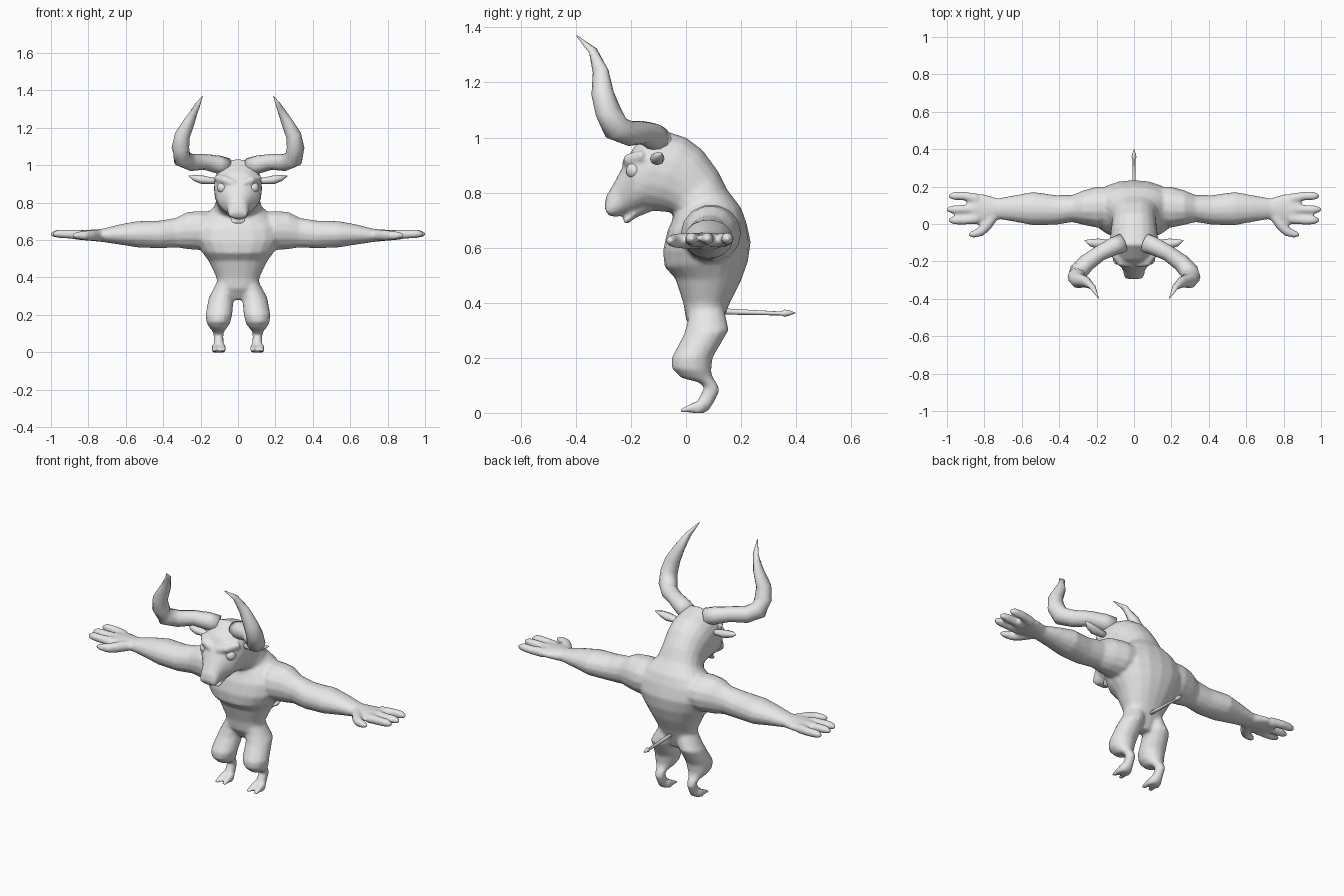
import bpy, bmesh, math
from mathutils import Vector

grey = bpy.data.materials.new("hide_grey")
grey.diffuse_color = (0.8, 0.8, 0.8, 1)


def loft(bm, rings, n=16, power=1.0):
    """Skin a list of rings (centre, half axis u, half axis v) and cap both ends."""
    def soft(t):
        return math.copysign(abs(t) ** power, t)
    loops = []
    for c, u, v in rings:
        loops.append([bm.verts.new(Vector(c) + Vector(u) * soft(math.cos(k * math.tau / n))
                                   + Vector(v) * soft(math.sin(k * math.tau / n))) for k in range(n)])
    faces = []
    for a, b in zip(loops, loops[1:]):
        faces += [bm.faces.new((a[k], a[(k + 1) % n], b[(k + 1) % n], b[k])) for k in range(n)]
    faces += [bm.faces.new(loops[0][::-1]), bm.faces.new(loops[-1])]
    bmesh.ops.recalc_face_normals(bm, faces=faces)


def profile(stations):
    """Rings from front point, back point, half width and centre x."""
    out = []
    for yf, zf, yb, zb, w, x in stations:
        f, b = Vector((x, yf, zf)), Vector((x, yb, zb))
        out.append(((f + b) / 2, (f - b) / 2, (w, 0, 0)))
    return out


def tube(points, flat=1.0):
    """Rings square to a path of (x, y, z, radius)."""
    pts = [Vector(p[:3]) for p in points]
    out = []
    for i, p in enumerate(pts):
        d = (pts[min(i + 1, len(pts) - 1)] - pts[max(i - 1, 0)]).normalized()
        side = Vector((0, 0, 1)) if abs(d.z) < 0.8 else Vector((0, 1, 0))
        u = d.cross(side).normalized()
        v = d.cross(u).normalized()
        out.append((p, u * points[i][3], v * points[i][3] * flat))
    return out


def flip(points, s):
    return [(p[0] * s,) + tuple(p[1:]) for p in points]


def finish(name, bm):
    me = bpy.data.meshes.new(name)
    bm.to_mesh(me)
    bm.free()
    me.materials.append(grey)
    ob = bpy.data.objects.new(name, me)
    bpy.context.collection.objects.link(ob)
    for p in me.polygons:
        p.use_smooth = True
    return ob


# torso, neck and head in one sweep
bm = bmesh.new()
loft(bm, profile([
    (0.04, 0.28, 0.11, 0.28, 0.04, 0),
    (0.00, 0.34, 0.135, 0.34, 0.11, 0),
    (-0.01, 0.40, 0.16, 0.40, 0.115, 0),
    (-0.04, 0.49, 0.20, 0.48, 0.155, 0),
    (-0.078, 0.53, 0.225, 0.55, 0.195, 0),
    (-0.083, 0.59, 0.235, 0.62, 0.23, 0),
    (-0.068, 0.66, 0.22, 0.69, 0.23, 0),
    (-0.05, 0.70, 0.20, 0.745, 0.19, 0),
    (-0.045, 0.725, 0.15, 0.81, 0.13, 0),
    (-0.07, 0.73, 0.115, 0.88, 0.118, 0),
    (-0.10, 0.732, 0.06, 0.955, 0.122, 0),
    (-0.13, 0.735, 0.0, 1.0, 0.128, 0),
    (-0.155, 0.735, -0.11, 1.035, 0.128, 0),
    (-0.18, 0.73, -0.19, 0.965, 0.112, 0),
    (-0.20, 0.725, -0.232, 0.89, 0.082, 0),
    (-0.22, 0.722, -0.262, 0.835, 0.06, 0),
    (-0.25, 0.712, -0.29, 0.785, 0.055, 0),
    (-0.28, 0.715, -0.297, 0.745, 0.047, 0)]), 20, 0.9)
# lower jaw
loft(bm, profile([(-0.13, 0.73, -0.13, 0.80, 0.07, 0), (-0.18, 0.71, -0.18, 0.75, 0.05, 0),
                  (-0.222, 0.68, -0.228, 0.702, 0.035, 0)]))

for s in (-1, 1):
    # brow ridge
    loft(bm, tube(flip([(0.02, -0.215, 0.90, 0.02), (0.07, -0.205, 0.92, 0.025),
                        (0.115, -0.15, 0.935, 0.02)], s)), 8)
    # arm: x, y range, z range
    arm = [(0.10, 0.00, 0.20, 0.56, 0.75), (0.20, -0.02, 0.20, 0.545, 0.757),
           (0.27, -0.005, 0.18, 0.55, 0.752), (0.33, 0.01, 0.155, 0.56, 0.72),
           (0.42, -0.005, 0.155, 0.555, 0.705), (0.54, -0.007, 0.172, 0.56, 0.702),
           (0.63, 0.01, 0.155, 0.575, 0.685), (0.73, 0.027, 0.138, 0.59, 0.66),
           (0.80, 0.0, 0.16, 0.597, 0.655), (0.86, -0.005, 0.165, 0.602, 0.652),
           (0.89, 0.005, 0.16, 0.61, 0.645)]
    loft(bm, [((s * x, (a + b) / 2, (c + d) / 2), (0, (b - a) / 2, 0), (0, 0, (d - c) / 2))
              for x, a, b, c, d in arm], 14)
    # fingers
    for y0, y1, tip in ((0.028, 0.02, 0.99), (0.08, 0.078, 1.0), (0.135, 0.15, 0.99)):
        loft(bm, tube(flip([(0.84, y0, 0.628, 0.028), (0.91, y1, 0.632, 0.024),
                            (0.96, y1, 0.634, 0.023), (tip - 0.012, y1, 0.632, 0.017),
                            (tip + 0.002, y1, 0.63, 0.008)], s)), 10)
    # thumb
    loft(bm, tube(flip([(0.75, 0.045, 0.625, 0.03), (0.79, -0.01, 0.625, 0.03),
                        (0.82, -0.042, 0.625, 0.026), (0.86, -0.055, 0.625, 0.02),
                        (0.885, -0.057, 0.625, 0.01)], s)), 10)
    # leg
    leg = [(0.01, 0.39, 0.13, 0.41, 0.045, 0.055), (0.005, 0.33, 0.15, 0.33, 0.062, 0.075),
           (-0.01, 0.28, 0.155, 0.30, 0.068, 0.09), (-0.053, 0.20, 0.097, 0.20, 0.072, 0.102),
           (-0.053, 0.163, 0.092, 0.15, 0.064, 0.105), (-0.02, 0.128, 0.098, 0.128, 0.045, 0.105),
           (0.05, 0.11, 0.115, 0.105, 0.03, 0.105), (0.065, 0.09, 0.122, 0.08, 0.026, 0.104),
           (0.045, 0.052, 0.106, 0.045, 0.027, 0.103), (0.03, 0.02, 0.085, 0.012, 0.032, 0.103),
           (0.02, 0.0, 0.067, 0.0, 0.035, 0.103)]
    loft(bm, profile([q[:5] + (s * q[5],) for q in leg]), 14)
    # cloven toes
    for dx in (-0.021, 0.021):
        x = s * 0.103 + dx
        loft(bm, profile([(0.06, 0.0, 0.06, 0.05, 0.018, x), (0.01, 0.0, 0.015, 0.034, 0.018, x),
                          (-0.028, 0.0, -0.02, 0.014, 0.012, x + dx * 0.2)]), 8)

body = finish("body", bm)
weld = body.modifiers.new("fuse", 'REMESH')
weld.mode = 'VOXEL'
weld.voxel_size = 0.009
weld.use_smooth_shade = True
relax = body.modifiers.new("relax", 'SMOOTH')
relax.factor = 0.5
relax.iterations = 4

for s, side in ((-1, "right"), (1, "left")):
    # horn
    bm = bmesh.new()
    loft(bm, tube(flip([(0.06, -0.10, 0.99, 0.05), (0.11, -0.12, 1.005, 0.048),
                        (0.18, -0.155, 1.018, 0.042), (0.25, -0.205, 1.015, 0.046),
                        (0.297, -0.255, 1.035, 0.05), (0.308, -0.283, 1.095, 0.047),
                        (0.297, -0.303, 1.16, 0.041), (0.257, -0.31, 1.24, 0.029),
                        (0.22, -0.338, 1.315, 0.016), (0.19, -0.397, 1.37, 0.002)], s)), 12)
    finish(side + "_horn", bm)
    # ear
    bm = bmesh.new()
    loft(bm, tube(flip([(0.10, -0.10, 0.915, 0.016), (0.15, -0.105, 0.918, 0.022),
                        (0.19, -0.105, 0.922, 0.027), (0.23, -0.10, 0.932, 0.02),
                        (0.265, -0.088, 0.943, 0.002)], s), 0.85), 8)
    finish(side + "_ear", bm)
    # eye
    bm = bmesh.new()
    bmesh.ops.create_uvsphere(bm, u_segments=16, v_segments=10, radius=0.03)
    bmesh.ops.translate(bm, verts=bm.verts, vec=(s * 0.083, -0.188, 0.88))
    finish(side + "_eye", bm)

# tail with pointed tuft
bm = bmesh.new()
loft(bm, tube([(0, 0.11, 0.37, 0.011), (0, 0.20, 0.366, 0.010), (0, 0.345, 0.361, 0.007),
               (0, 0.358, 0.362, 0.013), (0, 0.375, 0.363, 0.010), (0, 0.398, 0.363, 0.001)]), 8)
finish("tail", bm)
